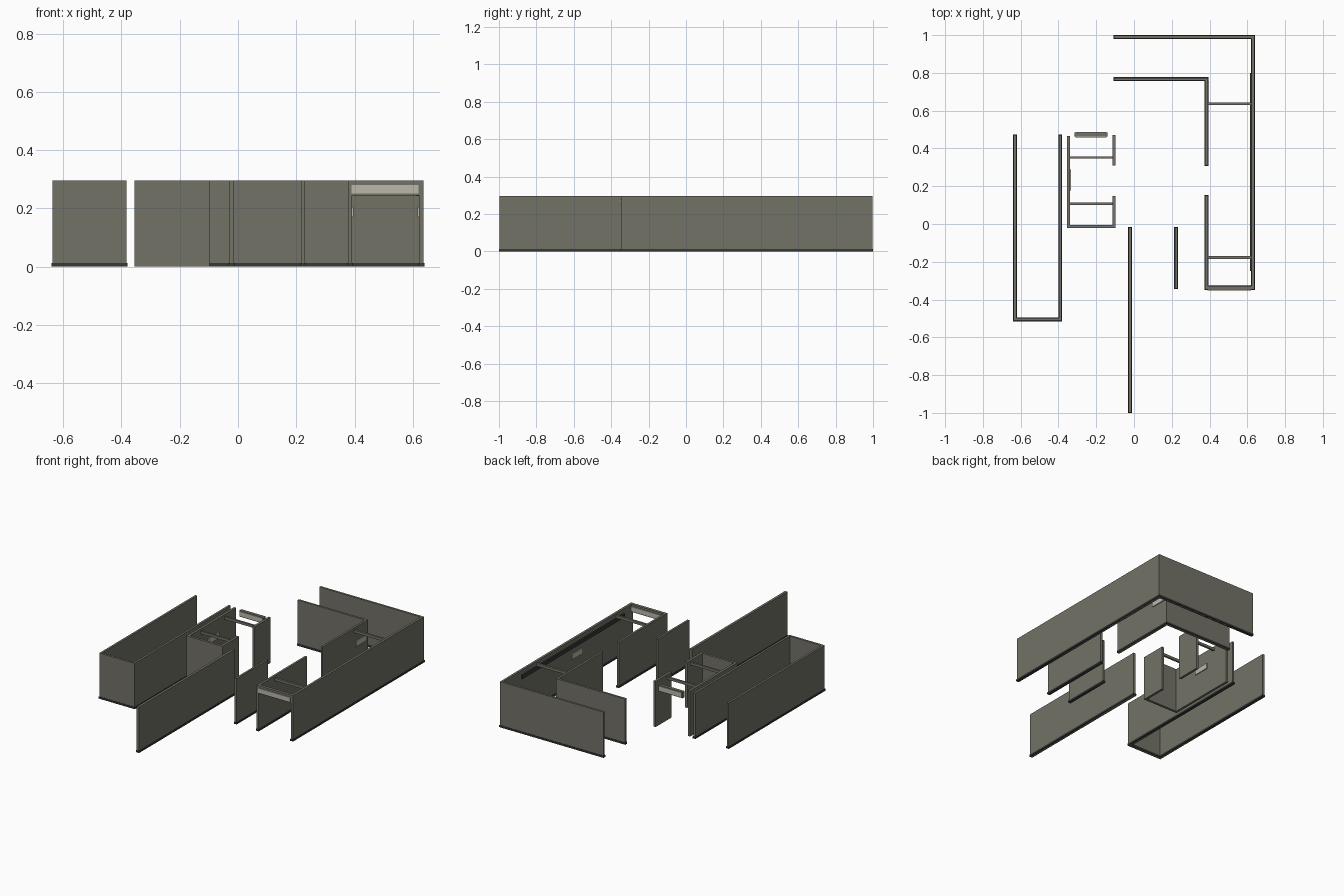
import bpy

cube = bpy.data.objects.get("Cube")
if cube:
    bpy.data.objects.remove(cube, do_unlink=True)

HEIGHT = 0.295
SKIRT_HEIGHT = 0.012
LIP = 0.003


def make_material(name, rgb):
    mat = bpy.data.materials.new(name)
    mat.use_nodes = True
    color = (*rgb, 1)
    mat.diffuse_color = color
    node = next(n for n in mat.node_tree.nodes if n.type == "BSDF_PRINCIPLED")
    node.inputs["Base Color"].default_value = color
    node.inputs["Roughness"].default_value = 0.8
    return mat


plaster = make_material("olive_grey_plaster", (0.17, 0.168, 0.137))
dark = make_material("dark_trim", (0.035, 0.04, 0.036))
cream = make_material("cream_panel", (0.5, 0.48, 0.4))


def box(name, x, y, z, mat):
    """Axis-aligned block from (low, high) pairs."""
    bpy.ops.mesh.primitive_cube_add(size=1)
    obj = bpy.context.object
    obj.name = name
    spans = (x, y, z)
    obj.location = [(a + b) / 2 for a, b in spans]
    obj.scale = [b - a for a, b in spans]
    bpy.ops.object.transform_apply(location=False, rotation=False, scale=True)
    obj.data.materials.append(mat)
    return obj


def wall(name, x, y, skirting=True):
    """Wall with a slightly wider dark skirting at its foot."""
    if not skirting:
        return box(name, x, y, (0, HEIGHT), plaster)
    inner = [(a + LIP, b - LIP) for a, b in (x, y)]
    box(name, *inner, (0, HEIGHT), plaster)
    box(name + "_skirting", x, y, (0, SKIRT_HEIGHT), dark)


# Long narrow bay on the right, closed at the front
wall("right_bay_outer_wall", (-0.64, -0.62), (-0.51, 0.475))
wall("right_bay_inner_wall", (-0.40, -0.38), (-0.51, 0.475))
wall("right_bay_end_wall", (-0.64, -0.38), (-0.515, -0.495))

# Small room with a side doorway
wall("small_room_back_wall", (-0.355, -0.339), (-0.022, 0.465), False)
wall("small_room_front_wall", (-0.355, -0.097), (-0.022, -0.006), False)
wall("small_room_door_wall_near", (-0.113, -0.097), (-0.022, 0.148), False)
wall("small_room_door_wall_far", (-0.113, -0.097), (0.31, 0.472), False)

# Free-standing walls beside the central passage
wall("passage_long_wall", (-0.032, -0.01), (-1.0, -0.016))
wall("passage_short_wall", (0.213, 0.232), (-0.345, -0.016))

# L-shaped corridor on the left and back
wall("corridor_outer_wall", (0.619, 0.64), (-0.35, 1.0))
wall("corridor_back_wall", (-0.108, 0.64), (0.98, 1.0))
wall("corridor_inner_back_wall", (-0.108, 0.394), (0.757, 0.777))
wall("corridor_inner_wall_far", (0.374, 0.394), (0.307, 0.777))
wall("corridor_inner_wall_near", (0.374, 0.394), (-0.35, 0.153))

# Ceiling beams
for y in (-0.177, 0.637):
    box("corridor_beam", (0.39, 0.622), (y - 0.007, y + 0.007),
        (0.265, 0.282), plaster)
for y in (0.107, 0.352):
    box("small_room_beam", (-0.34, -0.112), (y - 0.006, y + 0.006),
        (0.265, 0.282), plaster)

# Headers over the open ends, with a pale panel on each side
box("corridor_header", (0.377, 0.637), (-0.347, -0.328), (0.245, HEIGHT), plaster)
box("small_room_header", (-0.315, -0.14), (0.464, 0.484), (0.245, 0.285), plaster)
for name, x, low, high in (("corridor", (0.39, 0.62), -0.347, -0.328),
                           ("small_room", (-0.31, -0.145), 0.464, 0.484)):
    box(name + "_panel_front", x, (low - 0.005, low), (0.252, 0.281), cream)
    box(name + "_panel_back", x, (high, high + 0.004), (0.252, 0.281), cream)

# Dark rail high on the corridor's inside face
box("corridor_wall_rail", (0.613, 0.623), (-0.25, 0.8), (0.242, 0.266), dark)

# Pale wall plates facing the doorways
for name, x, y in (("corridor", 0.62, 0.23), ("small_room", -0.337, 0.233),
                   ("corridor_end", 0.393, 0.7)):
    box(name + "_wall_plate", (x - 0.004, x + 0.004), (y - 0.055, y + 0.055),
        (0.17, 0.205), cream)
